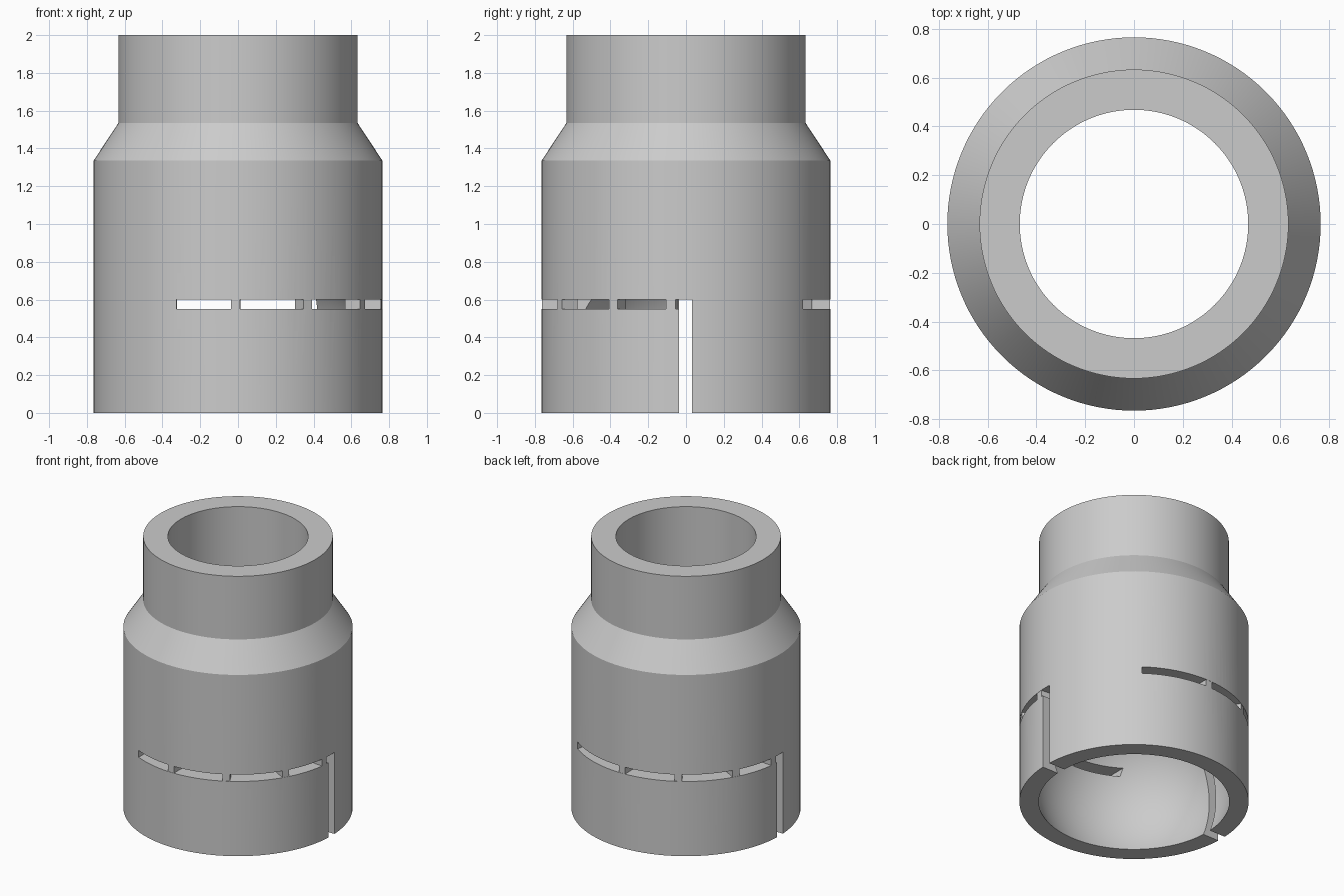
import bpy, bmesh, math
from mathutils import Matrix

if "Cube" in bpy.data.objects:
    bpy.data.objects.remove(bpy.data.objects["Cube"])

SIDES = 128
R_OUT, R_BORE = 0.765, 0.468
BALL_R, BALL_Z = 0.687, 0.26          # spherical socket inside the collar
SLOT_LOW, SLOT_TOP = 0.55, 0.60

grey = bpy.data.materials.new("plain grey")
grey.diffuse_color = (0.6, 0.6, 0.6, 1)
grey.use_nodes = True
grey.node_tree.nodes["Principled BSDF"].inputs["Base Color"].default_value = grey.diffuse_color


def make_object(name, bm):
    bmesh.ops.recalc_face_normals(bm, faces=bm.faces)
    mesh = bpy.data.meshes.new(name)
    bm.to_mesh(mesh)
    bm.free()
    mesh.materials.append(grey)
    ob = bpy.data.objects.new(name, mesh)
    bpy.context.collection.objects.link(ob)
    return ob


def lathe(name, profile):
    """Closed (radius, height) profile turned around z."""
    bm = bmesh.new()
    rings = []
    for i in range(SIDES):
        a = 2 * math.pi * i / SIDES
        rings.append([bm.verts.new((r * math.cos(a), r * math.sin(a), z)) for r, z in profile])
    n = len(profile)
    for i in range(SIDES):
        p, q = rings[i], rings[(i + 1) % SIDES]
        for k in range(n):
            bm.faces.new((p[k], q[k], q[(k + 1) % n], p[(k + 1) % n]))
    return make_object(name, bm)


def box(name, size, matrix):
    bm = bmesh.new()
    bmesh.ops.create_cube(bm, size=1, matrix=matrix @ Matrix.Diagonal((*size, 1)))
    return make_object(name, bm)


def arc_cutter(name, start, end):
    """Curved bar for a slot; its first end is skewed, its last end radial."""
    steps = 48
    r0, r1 = 0.56, 0.82

    def skew(r):
        return math.acos(0.325 / r) - math.acos(0.325 / R_OUT)

    bm = bmesh.new()
    rows = []
    for i in range(steps + 1):
        t = i / steps
        row = []
        for r, z in ((r0, SLOT_LOW), (r1, SLOT_LOW), (r1, SLOT_TOP), (r0, SLOT_TOP)):
            a0 = math.radians(start) + skew(r)
            a = a0 + (math.radians(end) - a0) * t
            row.append(bm.verts.new((r * math.cos(a), r * math.sin(a), z)))
        rows.append(row)
    for p, q in zip(rows, rows[1:]):
        for k in range(4):
            bm.faces.new((p[k], p[(k + 1) % 4], q[(k + 1) % 4], q[k]))
    bm.faces.new(rows[0])
    bm.faces.new(rows[-1])
    return make_object(name, bm)


# Sleeve: wide collar, sloped shoulder, narrow neck, straight bore, ball socket
top_angle = math.acos(R_BORE / BALL_R)
low_angle = -math.asin(BALL_Z / BALL_R)
socket = []
for i in range(25):
    a = top_angle + (low_angle - top_angle) * i / 24
    socket.append((BALL_R * math.cos(a), max(0.0, BALL_Z + BALL_R * math.sin(a))))
sleeve = lathe("sleeve", [
    (R_OUT, 0), (R_OUT, 1.335), (0.633, 1.535), (0.633, 2.0), (R_BORE, 2.0)] + socket)

# Cutters: one vertical slit across both sides, two curved slots
cutters = [
    box("slit_cutter", (2, 0.067, 0.8), Matrix.Translation((0, -0.0025, SLOT_TOP - 0.4))),
    arc_cutter("front_slot_cutter", -115.1, 0),
    arc_cutter("back_slot_cutter", 54, 180),
]
bpy.context.view_layer.objects.active = sleeve
sleeve.select_set(True)
for cutter in cutters:
    cutter.hide_render = True
    mod = sleeve.modifiers.new("cut", 'BOOLEAN')
    mod.operation = 'DIFFERENCE'
    mod.solver = 'EXACT'
    mod.object = cutter
    bpy.ops.object.modifier_apply(modifier=mod.name)
    bpy.data.objects.remove(cutter)
bpy.ops.object.shade_smooth_by_angle(angle=math.radians(25))

# Small bridges spanning the curved slots
for i, angle in enumerate((-91, -61, -30.3, -6, 91, 121, 151, 175)):
    r0, r1 = 0.67, 0.763
    turn = Matrix.Rotation(math.radians(angle), 4, 'Z')
    place = Matrix.Translation(((r0 + r1) / 2, 0, (SLOT_LOW + SLOT_TOP) / 2))
    box(f"slot_bridge_{i + 1}", (r1 - r0, 0.05, SLOT_TOP - SLOT_LOW + 0.006), turn @ place)
